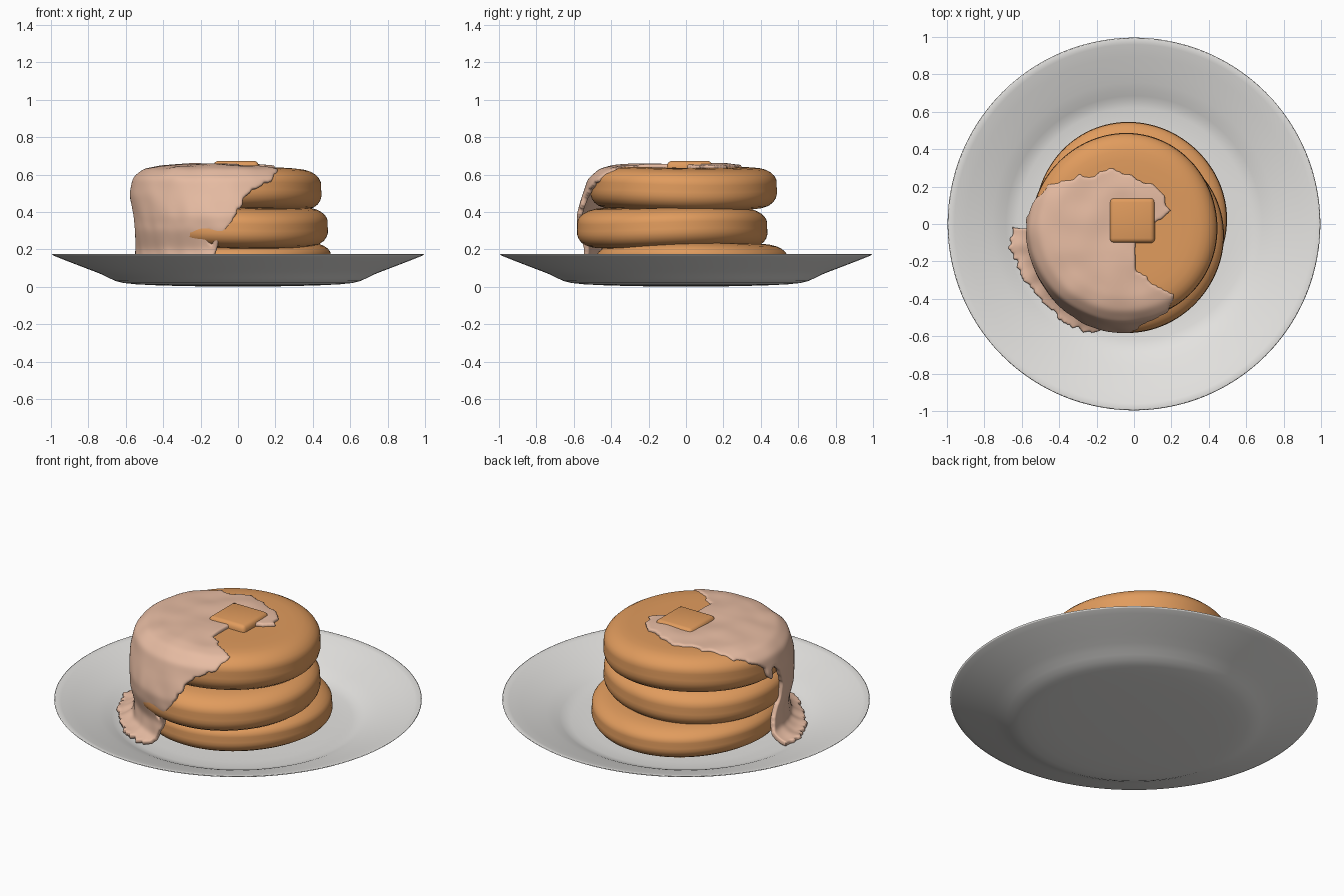
import bpy
import bmesh
from math import sin, cos, radians, atan2, hypot, pi
from mathutils import Vector, noise

default_cube = bpy.data.objects.get("Cube")
if default_cube:
    bpy.data.objects.remove(default_cube, do_unlink=True)


def make_material(name, rgb):
    mat = bpy.data.materials.new(name)
    mat.use_nodes = True
    colour = (*rgb, 1)
    mat.diffuse_color = colour
    mat.node_tree.nodes["Principled BSDF"].inputs["Base Color"].default_value = colour
    return mat


ceramic = make_material("warm white ceramic", (0.78, 0.77, 0.75))
batter = make_material("golden brown", (0.75, 0.33, 0.11))
cream = make_material("pale caramel", (0.81, 0.51, 0.37))


def finish(name, bm, mat):
    """Turn a bmesh into a smooth shaded object."""
    mesh = bpy.data.meshes.new(name)
    bm.to_mesh(mesh)
    bm.free()
    mesh.materials.append(mat)
    mesh.shade_smooth()
    obj = bpy.data.objects.new(name, mesh)
    bpy.context.collection.objects.link(obj)
    return obj


def add_subdivision(obj, levels=1):
    mod = obj.modifiers.new("Subdivision", "SUBSURF")
    mod.levels = mod.render_levels = levels


def lathe(profile, steps):
    """Spin (radius, height) points around z into a closed surface."""
    bm = bmesh.new()
    verts = [bm.verts.new((r, 0, z)) for r, z in profile]
    edges = [bm.edges.new(pair) for pair in zip(verts, verts[1:])]
    bmesh.ops.spin(bm, geom=verts + edges, cent=(0, 0, 0), axis=(0, 0, 1),
                   angle=2 * pi, steps=steps)
    bmesh.ops.remove_doubles(bm, verts=bm.verts, dist=0.0005)
    bmesh.ops.recalc_face_normals(bm, faces=bm.faces)
    return bm


# Plate: shallow dish with a wide sloping rim
plate_profile = [(0, 0), (0.3, 0.003), (0.58, 0.012), (0.66, 0.028), (0.72, 0.065),
                 (0.8, 0.093), (0.98, 0.163), (1.003, 0.173), (0.99, 0.179),
                 (0.8, 0.115), (0.71, 0.085), (0.66, 0.055), (0.6, 0.045), (0, 0.04)]
add_subdivision(finish("plate", lathe(plate_profile, 96), ceramic))

# Pancakes: fat discs with a soft groove around the side
cake_profile = [(0, 1), (0.6, 1), (0.82, 0.97), (0.93, 0.75), (0.995, 0.4),
                (0.98, 0.08), (1, -0.25), (0.96, -0.7), (0.85, -0.96), (0.6, -1), (0, -1)]


def pancake(name, centre, radius, half, phase):
    bm = lathe([(r * radius, z * half) for r, z in cake_profile], 64)
    for v in bm.verts:
        angle = atan2(v.co.y, v.co.x)
        reach = hypot(v.co.x, v.co.y) / radius
        v.co.z += 0.009 * reach ** 2 * sin(2 * angle + phase)
        wobble = 1 + 0.008 * sin(3 * angle + phase) * reach
        v.co.x *= wobble
        v.co.y *= wobble
        v.co += Vector(centre)
    add_subdivision(finish(name, bm, batter))


pancake("bottom_pancake", (-0.02, 0.03, 0.14), 0.52, 0.096, 2)
pancake("middle_pancake", (-0.03, -0.07, 0.315), 0.515, 0.11, 0.5)
pancake("top_pancake", (-0.05, -0.015, 0.522), 0.505, 0.115, 4)

# Butter: a soft, slightly tapered pat
bm = bmesh.new()
bmesh.ops.create_cube(bm, size=1)
for v in bm.verts:
    taper = 0.235 if v.co.z > 0 else 0.25
    v.co = Vector((v.co.x * taper, v.co.y * taper, v.co.z * 0.06))
    v.co += Vector((-0.01, 0.02, 0.643))
bmesh.ops.bevel(bm, geom=bm.edges[:], offset=0.022, segments=3, affect="EDGES", profile=0.5)
butter = finish("butter", bm, batter)

# Sauce: a flat sheet draped over the stack. Its drape path lists the
# distance along the sheet, the radius, the height and the centre there.
top, mid, low = (-0.05, -0.015), (-0.035, -0.06), (-0.02, -0.02)
drape = [(0, 0, 0.655, top), (0.2, 0.2, 0.655, top), (0.38, 0.38, 0.645, top),
         (0.45, 0.45, 0.628, top), (0.53, 0.51, 0.58, top), (0.63, 0.53, 0.49, top),
         (0.74, 0.525, 0.38, mid), (0.84, 0.52, 0.3, mid), (0.93, 0.53, 0.2, low),
         (1.02, 0.54, 0.11, low), (1.08, 0.6, 0.08, low), (1.2, 0.71, 0.085, low)]


def drape_point(x, y):
    """Move a point of the flat sheet onto the stack."""
    dist, angle = hypot(x, y), atan2(y, x)
    for a, b in zip(drape, drape[1:]):
        if dist <= b[0] or b is drape[-1]:
            t = (dist - a[0]) / (b[0] - a[0])
            break
    r, z = a[1] + (b[1] - a[1]) * t, a[2] + (b[2] - a[2]) * t
    centre = Vector(a[3]).lerp(Vector(b[3]), t)
    lump = 0.009 * noise.noise(Vector((x, y, 0)) * 7)
    r += lump * min(dist, 1)
    return Vector((centre.x + r * cos(angle), centre.y + r * sin(angle), z + lump))


# Outline of the sheet as (degrees, distance): top edge, drips, puddle, right edge
outline_polar = [(297, 0.11), (8, 0.15), (11, 0.21), (18, 0.26), (42, 0.28), (58, 0.28),
                 (80, 0.27), (99, 0.32), (130, 0.36), (150, 0.48), (164, 0.54),
                 (171, 0.58), (174, 0.69), (178, 0.69), (180, 0.6), (184, 0.63),
                 (186, 0.85), (181, 1), (179, 1.12), (190, 1.15), (205, 1.13),
                 (220, 1.11), (235, 1.11), (250, 1.1), (256, 1.04), (260, 0.93),
                 (267, 0.84), (273, 0.74), (278, 0.67), (284, 0.6), (292, 0.57),
                 (301, 0.53), (306, 0.45), (304, 0.4), (296, 0.34), (287, 0.24)]
outline = [(d * cos(radians(a)), d * sin(radians(a))) for a, d in outline_polar]
gap = Vector((0.87 * cos(radians(257)), 0.87 * sin(radians(257))))


def in_sauce(x, y):
    """Test the outline, with ragged edges and one small gap."""
    if (Vector((x, y)) - gap).length < 0.025:
        return False
    x += 0.022 * noise.noise(Vector((x, y, 3)) * 14)
    y += 0.022 * noise.noise(Vector((x, y, 8)) * 14)
    inside = False
    for (ax, ay), (bx, by) in zip(outline, outline[1:] + outline[:1]):
        if (ay > y) != (by > y) and x < ax + (bx - ax) * (y - ay) / (by - ay):
            inside = not inside
    return inside


step, half_count = 0.016, 75
bm = bmesh.new()
corners = {}


def corner(i, j):
    if (i, j) not in corners:
        corners[i, j] = bm.verts.new(drape_point(i * step, j * step))
    return corners[i, j]


for i in range(-half_count, half_count):
    for j in range(-half_count, half_count):
        if in_sauce((i + 0.5) * step, (j + 0.5) * step):
            bm.faces.new([corner(i, j), corner(i + 1, j),
                          corner(i + 1, j + 1), corner(i, j + 1)])
sauce = finish("sauce", bm, cream)
edge_smooth = sauce.modifiers.new("Smooth sheet", "SMOOTH")
edge_smooth.factor, edge_smooth.iterations = 0.5, 5
solid = sauce.modifiers.new("Thickness", "SOLIDIFY")
solid.thickness, solid.offset = 0.03, -0.8
round_off = sauce.modifiers.new("Round edges", "SMOOTH")
round_off.factor, round_off.iterations = 0.5, 2
add_subdivision(sauce)
